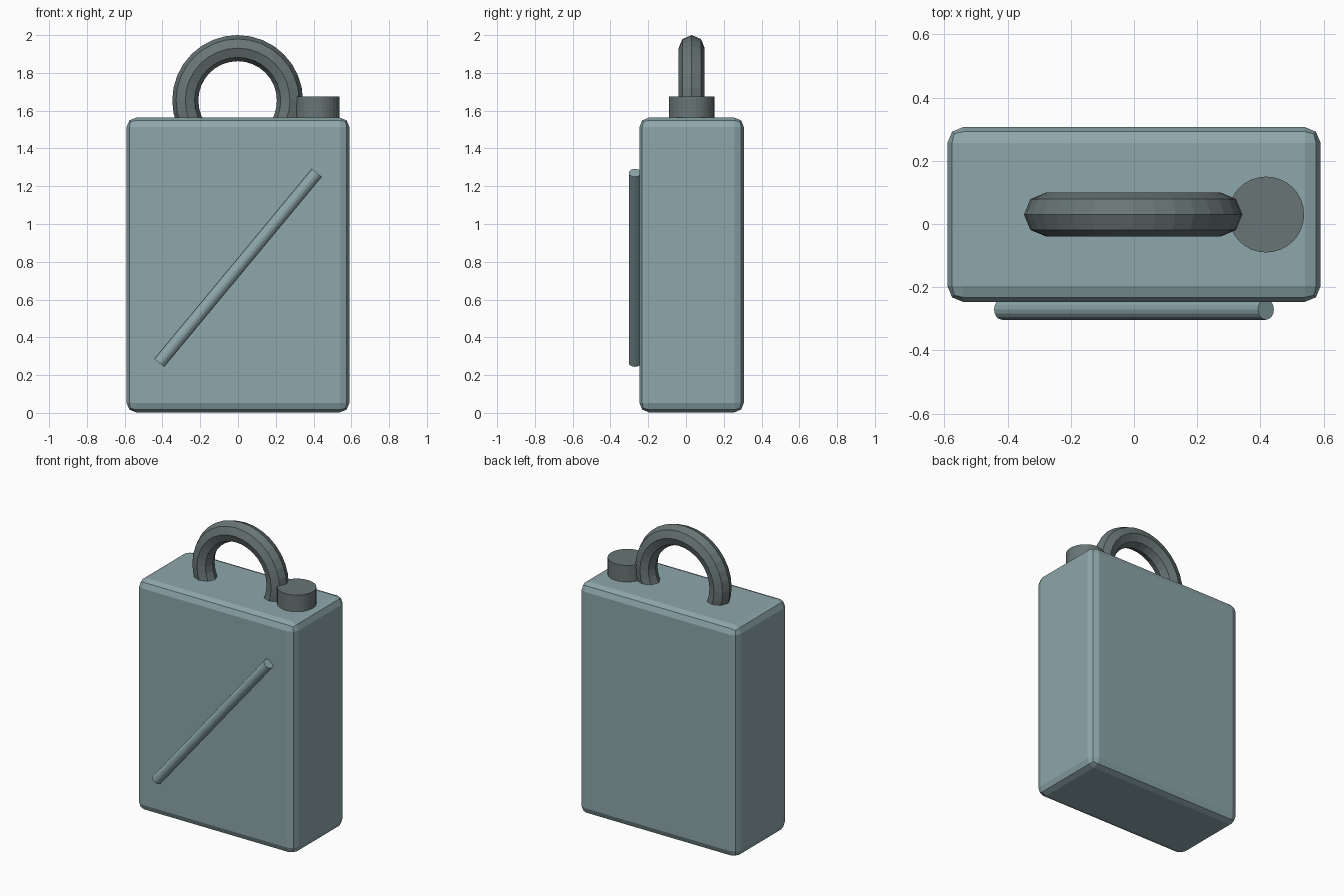
import bpy
from math import pi
from mathutils import Vector

if "Cube" in bpy.data.objects:
    bpy.data.objects.remove(bpy.data.objects["Cube"], do_unlink=True)

MID_Y = 0.03


def make_material(name, rgb):
    mat = bpy.data.materials.new(name)
    mat.use_nodes = True
    color = (*rgb, 1)
    mat.diffuse_color = color
    mat.node_tree.nodes["Principled BSDF"].inputs["Base Color"].default_value = color
    return mat


def finish(name, mat):
    obj = bpy.context.object
    obj.name = name
    obj.data.materials.append(mat)
    return obj


def rod(name, mat, start, end, radius, sides):
    start, end = Vector(start), Vector(end)
    axis = end - start
    bpy.ops.mesh.primitive_cylinder_add(
        vertices=sides, radius=radius, depth=axis.length,
        location=(start + end) / 2,
        rotation=axis.to_track_quat("Z", "Y").to_euler())
    return finish(name, mat)


pale_teal = make_material("pale_teal_paint", (0.27, 0.385, 0.405))
dark_grey = make_material("dark_grey_metal", (0.14, 0.178, 0.178))

# Can body with rounded edges
bpy.ops.mesh.primitive_cube_add(size=1, location=(0, MID_Y, 0.785))
body = finish("can_body", pale_teal)
body.scale = (1.18, 0.553, 1.56)
bpy.ops.object.transform_apply(location=False, rotation=False, scale=True)
body.location.z = 0.783
bevel = body.modifiers.new("rounded_edges", "BEVEL")
bevel.width = 0.05
bevel.segments = 2

# Ring handle, lower part sunk into the body
bpy.ops.mesh.primitive_torus_add(
    major_segments=32, minor_segments=8, major_radius=0.277, minor_radius=0.069,
    location=(-0.002, MID_Y, 1.654), rotation=(pi / 2, 0, 0))
finish("handle", dark_grey)

# Filler cap
rod("filler_cap", dark_grey, (0.418, MID_Y, 1.53), (0.418, MID_Y, 1.675), 0.12, 32)

# Diagonal rib on the front
rod("front_rib", pale_teal, (-0.417, -0.27, 0.265), (0.417, -0.27, 1.271), 0.033, 16)
